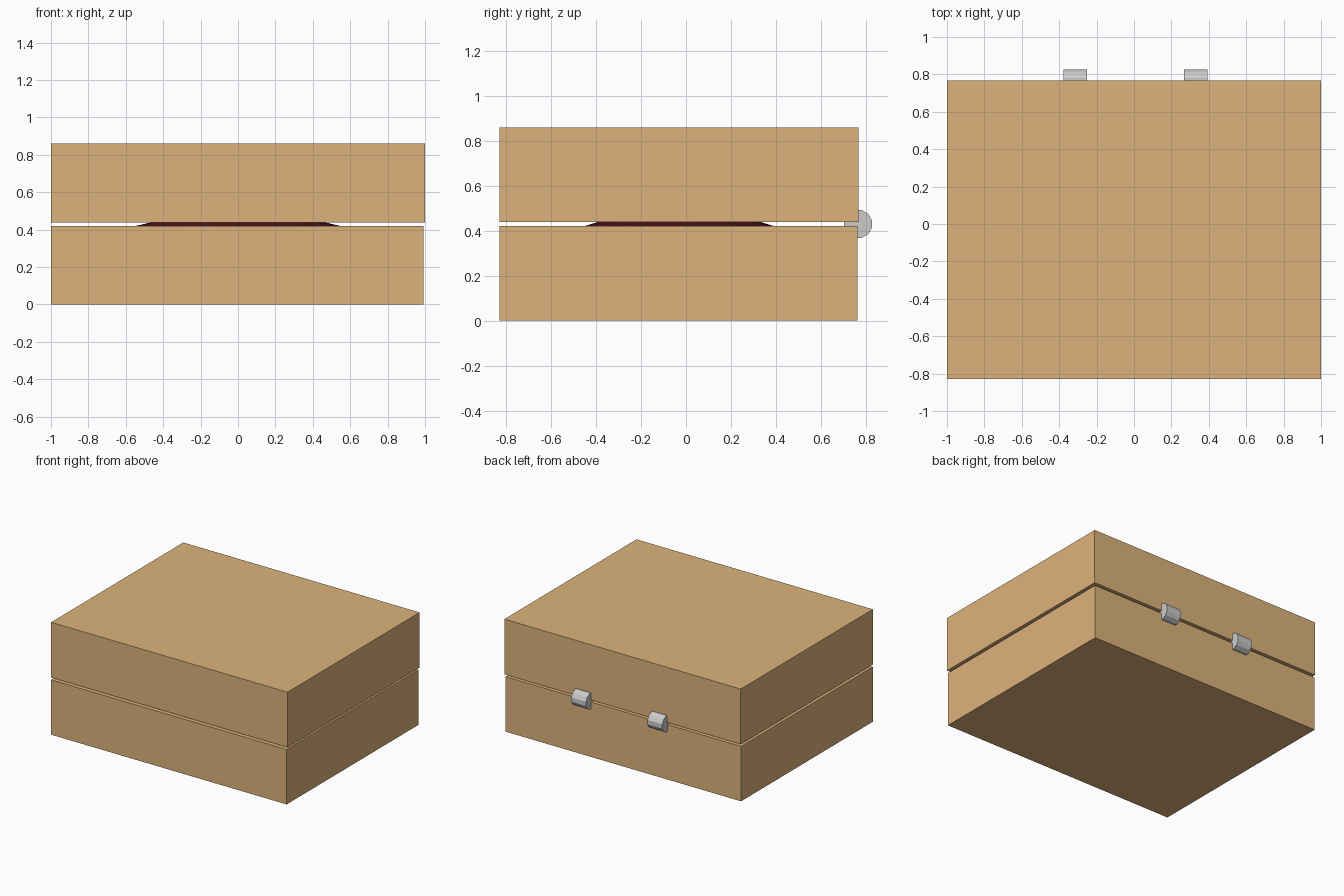
import bpy, bmesh, math
from mathutils import Matrix, Vector

if "Cube" in bpy.data.objects:
    bpy.data.objects.remove(bpy.data.objects["Cube"])


def material(name, color):
    m = bpy.data.materials.new(name)
    m.diffuse_color = (*color, 1)
    m.use_nodes = True
    m.node_tree.nodes["Principled BSDF"].inputs["Base Color"].default_value = m.diffuse_color
    return m


wood = material("wood", (0.72, 0.45, 0.20))
velvet = material("velvet", (0.10, 0.008, 0.015))


def finish(name, bm, mat=None):
    bmesh.ops.recalc_face_normals(bm, faces=bm.faces[:])
    mesh = bpy.data.meshes.new(name)
    bm.to_mesh(mesh)
    bm.free()
    ob = bpy.data.objects.new(name, mesh)
    bpy.context.collection.objects.link(ob)
    if mat:
        mesh.materials.append(mat)
    return ob


def tray(name, lo, hi, open_up, wall=0.08):
    """Hollow half of the box, open towards the other half."""
    lo, hi = Vector(lo), Vector(hi)
    bm = bmesh.new()
    bmesh.ops.create_cube(bm, size=1, matrix=Matrix.Translation((lo + hi) / 2)
                          @ Matrix.Diagonal((*(hi - lo), 1)))
    bm.normal_update()
    mouth = max(bm.faces, key=lambda f: f.normal.z * (1 if open_up else -1))
    bmesh.ops.inset_region(bm, faces=[mouth], thickness=wall, use_even_offset=True)
    depth = (hi.z - lo.z) - wall
    inner = bmesh.ops.extrude_discrete_faces(bm, faces=[mouth])["faces"][0]
    bmesh.ops.translate(bm, verts=inner.verts[:], vec=(0, 0, -depth if open_up else depth))
    return finish(name, bm, wood)


# Two wooden halves with a narrow gap between them
tray("base", (-1, -0.83, 0), (0.993, 0.763, 0.42), True)
tray("lid", (-1, -0.83, 0.438), (1, 0.767, 0.86), False)

# Padded velvet cushion, bulging through the gap
bm = bmesh.new()
bmesh.ops.create_grid(bm, x_segments=16, y_segments=16, size=1)
for v in bm.verts:
    u, w = v.co.x, v.co.y
    v.co = (0.9 * u, -0.03 + 0.7 * w, 0.3 + 0.19 * (1 - u * u) * (1 - w * w))
rim = [e for e in bm.edges if e.is_boundary]
skirt = bmesh.ops.extrude_edge_only(bm, edges=rim)["geom"]
for v in skirt:
    if isinstance(v, bmesh.types.BMVert):
        v.co.z = 0.08
cushion = finish("cushion", bm, velvet)

# Two hinge barrels on the back edge
for i, x in enumerate((-0.315, 0.33)):
    bm = bmesh.new()
    bmesh.ops.create_cone(bm, cap_ends=True, segments=12, radius1=0.064, radius2=0.064,
                          depth=0.125, matrix=Matrix.Translation((x, 0.765, 0.43))
                          @ Matrix.Rotation(math.pi / 2, 4, 'Y')
                          @ Matrix.Rotation(math.radians(15), 4, 'Z'))
    finish(f"hinge_{i + 1}", bm)
